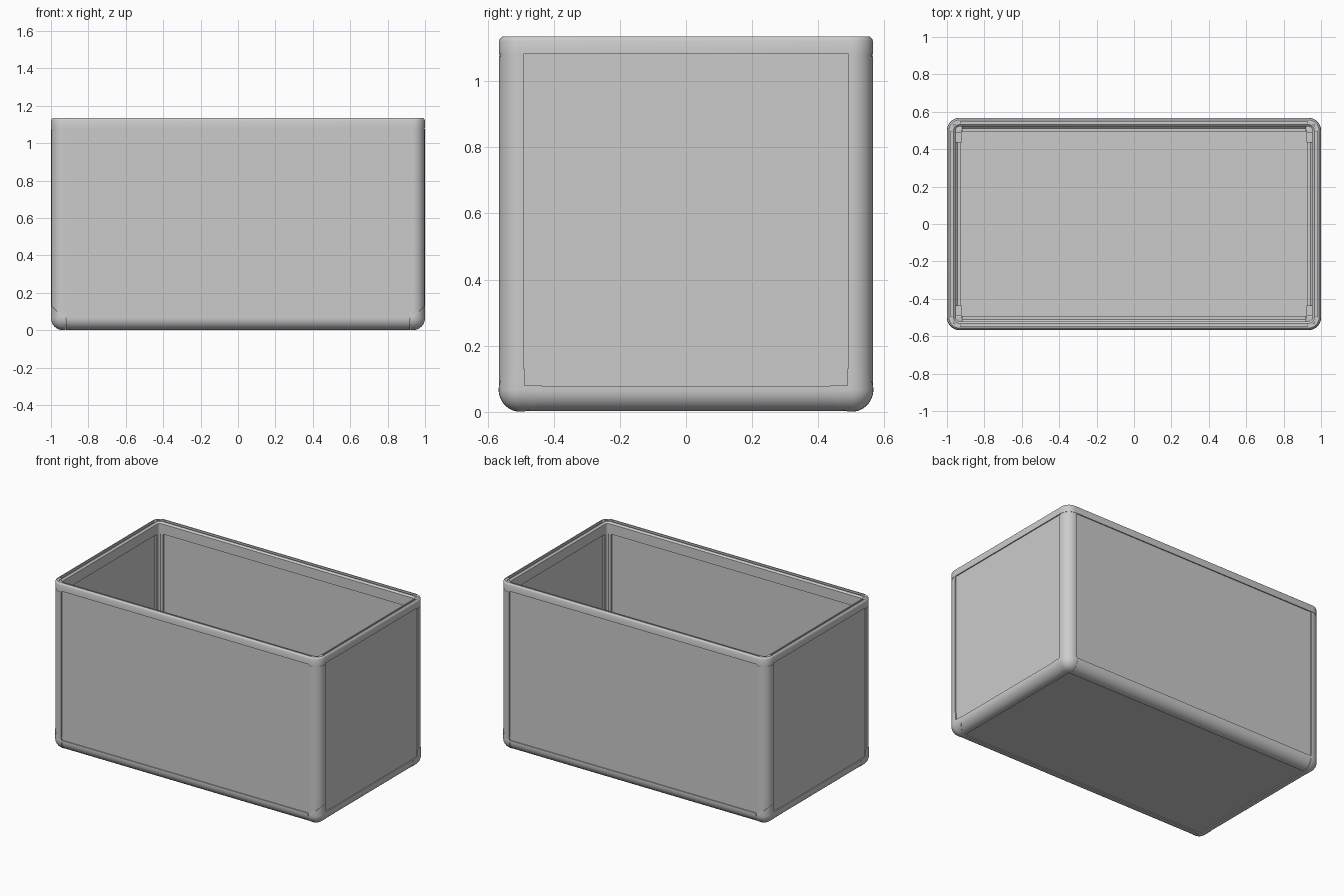
import bpy, bmesh
from math import sin, cos, pi, sqrt

if "Cube" in bpy.data.objects:
    bpy.data.objects.remove(bpy.data.objects["Cube"])

W, D, R = 1.0, 0.567, 0.066      # half width, half depth, edge radius
TOP = 1.135
SIGNS = [(sx, sy) for sx in (-1, 1) for sy in (-1, 1)]


def make(name, verts, faces, angle=0.6):
    bm = bmesh.new()
    vs = [bm.verts.new(v) for v in verts]
    for f in faces:
        bm.faces.new([vs[i] for i in f])
    bmesh.ops.remove_doubles(bm, verts=bm.verts, dist=1e-6)
    bmesh.ops.recalc_face_normals(bm, faces=bm.faces)
    me = bpy.data.meshes.new(name)
    bm.to_mesh(me)
    bm.free()
    ob = bpy.data.objects.new(name, me)
    bpy.context.collection.objects.link(ob)
    bpy.ops.object.select_all(action='DESELECT')
    ob.select_set(True)
    bpy.context.view_layer.objects.active = ob
    bpy.ops.object.shade_smooth_by_angle(angle=angle)
    return ob


def prism(name, profile, place, a, b):
    # extrude a 2D profile from a to b; place maps (u, v, t) to 3D
    n = len(profile)
    verts = [place(u, v, t) for t in (a, b) for u, v in profile]
    faces = [(i, (i + 1) % n, n + (i + 1) % n, n + i) for i in range(n)]
    make(name, verts, faces + [tuple(range(n)), tuple(range(n, 2 * n))])


def box(name, lo, hi):
    rect = [(lo[0], lo[1]), (hi[0], lo[1]), (hi[0], hi[1]), (lo[0], hi[1])]
    prism(name, rect, lambda u, v, t: (u, v, t), lo[2], hi[2])


# Edge profile: rounded outside, chamfered inside (u, v = depth from outer faces)
I = 0.0015
edge = [(I, 0.076)]
edge += [(R - (R - I) * cos(k * pi / 24), R - (R - I) * sin(k * pi / 24)) for k in range(13)]
edge += [(0.076, I), (0.076, 0.045), (0.057, 0.045), (0.045, 0.057), (0.045, 0.076)]

for sx, sy in SIGNS:
    prism("corner_post", edge, lambda u, v, t: (sx * (W - u), sy * (D - v), t), R, 1.075)
for s in (-1, 1):
    prism("bottom_rail_long", edge, lambda u, v, t: (t, s * (D - u), v), -0.92, 0.92)
    prism("bottom_rail_short", edge, lambda u, v, t: (s * (W - u), t, v), R - D, D - R)

# Panels held in the profiles
P0, P1, K = 0.008, 0.034, 0.065
for s in (-1, 1):
    y = sorted((s * (D - P0), s * (D - P1)))
    x = sorted((s * (W - P0), s * (W - P1)))
    box("long_panel", (-W + K, y[0], K), (W - K, y[1], 1.09))
    box("short_panel", (x[0], -D + K, K), (x[1], D - K, 1.09))
box("floor_panel", (-W + K, -D + K, P0), (W - K, D - K, P1))


# Top rim: stepped profile swept round a rounded rectangle
def loop(d, z, n=8):
    r = R - d
    pts = []
    for q, (sx, sy) in enumerate([(1, 1), (-1, 1), (-1, -1), (1, -1)]):
        for k in range(n + 1):
            a = (q + k / n) * pi / 2
            pts.append((sx * (W - R) + r * cos(a), sy * (D - R) + r * sin(a), z))
    return pts


rim = [(0.001, 1.082), (0.001, 1.122), (0.004, 1.129), (0.011, TOP), (0.018, TOP),
       (0.018, 1.122), (0.030, 1.122), (0.030, 1.130), (0.036, 1.130),
       (0.047, 1.120), (0.047, 1.052), (0.032, 1.052), (0.032, 1.082)]


def sweep(name, profile):
    loops = [loop(d, z) for d, z in profile]
    m, n = len(loops), len(loops[0])
    faces = [(i * n + j, i * n + (j + 1) % n,
              (i + 1) % m * n + (j + 1) % n, (i + 1) % m * n + j)
             for i in range(m) for j in range(n)]
    make(name, [p for l in loops for p in l], faces)


sweep("top_rim", rim)

# Small rounded seats under the rim and caps in its groove at each corner
arc = [(R - (R - 0.003) * cos(k * pi / 16), R - (R - 0.003) * sin(k * pi / 16)) for k in range(9)]
seat = arc + [(0.076, 0.003), (0.076, 0.045), (0.045, 0.045), (0.045, 0.076), (0.003, 0.076)]
cap = [(R - (R - 0.014) * cos(k * pi / 16), R - (R - 0.014) * sin(k * pi / 16)) for k in range(9)]
cap += [(0.072, 0.014), (0.072, 0.034), (0.034, 0.034), (0.034, 0.072), (0.014, 0.072)]
for sx, sy in SIGNS:
    put = lambda u, v, t: (sx * (W - u), sy * (D - v), t)
    prism("rim_seat", seat, put, 1.07, 1.084)
    prism("rim_corner_cap", cap, put, 1.115, 1.133)

# Ball corners: disc seen from the side, notched toward the panel, rounded outward
N, M, NOTCH = 64, 8, 0.013
for sx, sy in SIGNS:
    verts, faces = [], []
    for i in range(M + 1):
        for j in range(N):
            a = 2 * pi * j / N
            c, s = cos(a), sin(a)           # c: inward along y, s: up
            rho = R
            if c > 1e-6 and s > 1e-6:
                rho = min(R, NOTCH / min(c, s))
            rho *= sin(i / M * pi / 2)
            py, pz = rho * c, rho * s
            oy, oz = min(py, 0), min(pz, 0)
            h = sqrt(max(R * R - oy * oy - oz * oz, 0))
            verts.append((sx * (W - R + h), sy * (D - R - py), R + pz))
    base = [(sx * 0.922, y, z) for _, y, z in verts[-N:]]
    verts += base
    for i in range(M + 1):
        for j in range(N):
            k = (j + 1) % N
            q = (i * N + j, i * N + k, (i + 1) * N + k, (i + 1) * N + j)
            faces.append(q if i else (0, q[2], q[3]))
    # centre ring collapses to its first vertex
    faces.append(tuple(range((M + 1) * N, (M + 2) * N)))
    make("ball_corner", verts, faces, 0.7)
